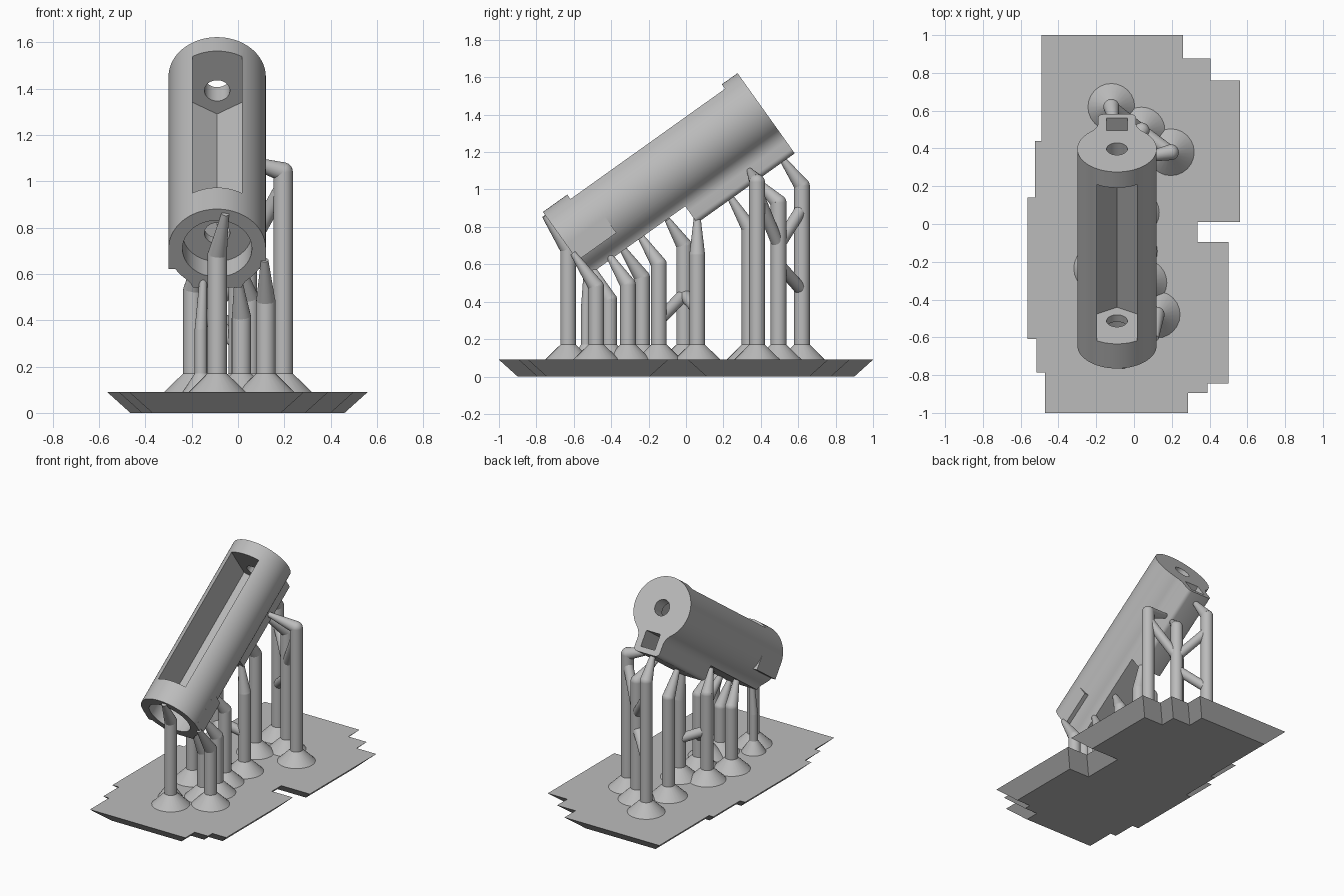
import bpy, bmesh, math
from mathutils import Matrix, Vector

cube = bpy.data.objects.get("Cube")
if cube:
    bpy.data.objects.remove(cube, do_unlink=True)

grey = bpy.data.materials.new("resin_grey")
grey.use_nodes = True
grey.diffuse_color = (0.5, 0.5, 0.5, 1)
grey.node_tree.nodes["Principled BSDF"].inputs["Base Color"].default_value = (0.5, 0.5, 0.5, 1)


def finish(name, bm, smooth=True):
    bmesh.ops.recalc_face_normals(bm, faces=bm.faces)
    mesh = bpy.data.meshes.new(name)
    bm.to_mesh(mesh)
    bm.free()
    mesh.materials.append(grey)
    ob = bpy.data.objects.new(name, mesh)
    bpy.context.collection.objects.link(ob)
    if smooth:
        shade(ob)
    return ob


def activate(ob):
    bpy.ops.object.select_all(action='DESELECT')
    ob.select_set(True)
    bpy.context.view_layer.objects.active = ob


def shade(ob):
    activate(ob)
    bpy.ops.object.shade_smooth_by_angle(angle=math.radians(30))


def prism(name, profile, y0, y1):
    """Extrude an (x, z) profile along y."""
    bm = bmesh.new()
    face = bm.faces.new([bm.verts.new((x, y0, z)) for x, z in profile])
    out = bmesh.ops.extrude_face_region(bm, geom=[face])
    verts = [v for v in out["geom"] if isinstance(v, bmesh.types.BMVert)]
    bmesh.ops.translate(bm, verts=verts, vec=(0, y1 - y0, 0))
    return finish(name, bm, False)


def arc(cx, cz, r, a0, a1, n):
    angles = [math.radians(a0 + (a1 - a0) * i / n) for i in range(n + 1)]
    return [(cx + r * math.cos(a), cz + r * math.sin(a)) for a in angles]


def circle(r):
    return arc(0, 0, r, 0, 360, 48)[:-1]


def rect(x0, x1, z0, z1):
    return [(x0, z0), (x1, z0), (x1, z1), (x0, z1)]


def combine(ob, other, operation):
    mod = ob.modifiers.new("bool", 'BOOLEAN')
    mod.operation, mod.object, mod.solver = operation, other, 'EXACT'
    activate(ob)
    bpy.ops.object.modifier_apply(modifier=mod.name)
    bpy.data.objects.remove(other, do_unlink=True)


# Tube with a filleted keel, built along y and tilted afterwards
R, KEEL, FILLET, LENGTH = 0.21, 0.1, 0.1, 1.278
fx = KEEL + FILLET
fz = -math.sqrt((R + FILLET) ** 2 - fx ** 2)
tangent = math.degrees(math.atan2(fz, fx))
half = arc(0, 0, R, 90, tangent, 32)
half += arc(fx, fz, FILLET, tangent + 180, 180, 8)
half += arc(KEEL - 0.03, -0.287, 0.03, 0, -90, 5)
profile = half + [(-x, z) for x, z in reversed(half[1:])]
tube = prism("tube_body", profile, 0, LENGTH)

# Keel trimmed flat along the front half
combine(tube, prism("keel_trim", rect(-0.4, 0.4, -0.5, -0.207), -0.1, 0.637), 'DIFFERENCE')
# Square shoulders either side of the front end
for side in (-1, 1):
    shoulder = rect(0.15, R, -0.109, 0)
    combine(tube, prism("shoulder", [(side * x, z) for x, z in shoulder], 0, 0.255), 'UNION')
# Cavity, end recess and holes
window = [(0, -0.124), (0.107, -0.062), (0.107, 0.3), (-0.107, 0.3), (-0.107, -0.062)]
cuts = [(window, 0.16, 1.175), (circle(0.15), -0.1, 0.115), (circle(0.055), 0.05, 0.25),
        (circle(0.055), 1.1, 1.4), (rect(-0.055, 0.055, -0.28, -0.17), 0.8, 1.4)]
for shape, y0, y1 in cuts:
    combine(tube, prism("cutter", shape, y0, y1), 'DIFFERENCE')
tube.data.transform(Matrix.Translation((-0.09, -0.643, 0.709)) @ Matrix.Rotation(math.radians(35.5), 4, 'X'))
shade(tube)

# Raft with sloped sides, narrower underneath
TOP, INSET = 0.09, 0.1
outline = [(-.49, 1), (.26, 1), (.26, .875), (.405, .875), (.405, .76), (.56, .76),
           (.56, .01), (.335, .01), (.335, -.095), (.5, -.095), (.5, -.845), (.39, -.845),
           (.39, -.895), (.285, -.895), (.285, -1), (-.47, -1), (-.47, -.785), (-.515, -.785),
           (-.515, -.61), (-.565, -.61), (-.565, .14), (-.525, .14), (-.525, .44), (-.49, .44)]
pts = [Vector(p) for p in outline]
bm = bmesh.new()
upper, lower = [], []
for i, p in enumerate(pts):
    a = (p - pts[i - 1]).normalized()
    b = (pts[(i + 1) % len(pts)] - p).normalized()
    q = p + INSET * Vector((a.y + b.y, -a.x - b.x))
    upper.append(bm.verts.new((p.x, p.y, TOP)))
    lower.append(bm.verts.new((q.x, q.y, 0)))
bm.faces.new(upper)
bm.faces.new(lower)
for i in range(len(pts)):
    bm.faces.new((upper[i - 1], upper[i], lower[i], lower[i - 1]))
finish("raft", bm, False)


def taper(bm, p, q, r0, r1):
    p, q = Vector(p), Vector(q)
    d = q - p
    m = Matrix.Translation((p + q) / 2) @ d.to_track_quat('Z', 'Y').to_matrix().to_4x4()
    bmesh.ops.create_cone(bm, cap_ends=True, segments=24, radius1=r0, radius2=r1, depth=d.length, matrix=m)


def ball(bm, p, r):
    bmesh.ops.create_uvsphere(bm, u_segments=24, v_segments=12, radius=r, matrix=Matrix.Translation(p))


# Support pillars: foot, shaft, rounded knuckle and pointed tip
def support(x, y, z, tip, r=0.042):
    bm = bmesh.new()
    taper(bm, (x, y, TOP), (x, y, 0.17), r * 2.95, r)
    taper(bm, (x, y, 0.16), (x, y, z), r, r)
    ball(bm, (x, y, z), r)
    taper(bm, (x, y, z), tip, r, 0.016)
    finish("support_pillar", bm)


supports = [
    (-.09, -.63, .68, (-.055, -.755, .86)),
    (.12, -.48, .48, (.115, -.605, .66)),
    (.015, -.41, .41, (.0, -.5, .58)),
    (.05, -.31, .49, (.0, -.42, .66)),
    (-.195, -.235, .53, (-.16, -.35, .70)),
    (.0, -.145, .6, (-.04, -.25, .76)),
    (-.16, -.01, .7, (-.13, -.1, .84)),
    (.01, .06, .65, (-.02, .06, .87)),
    (.195, .38, 1.04, (.0, .34, 1.1)),
    (-.1, .34, .79, (-.1, .23, .97)),
    (.04, .495, .93, (-.03, .36, 1.06)),
    (-.12, .62, 1.02, (-.1, .51, 1.17)),
]
for spec in supports:
    support(*spec)
support(-.16, -.535, .36, (-.15, -.53, .58), 0.027)

# Cross braces between pillars
braces = [
    ((-.12, .62, .9), (.04, .495, .7)),
    ((.195, .38, .98), (.04, .495, .7)),
    ((.04, .495, .6), (-.12, .62, .46)),
    ((-.16, -.01, .44), (.0, -.145, .3)),
    ((-.16, -.01, .44), (.01, .06, .36)),
]
for p, q in braces:
    bm = bmesh.new()
    taper(bm, p, q, 0.033, 0.033)
    ball(bm, p, 0.033)
    ball(bm, q, 0.033)
    finish("support_brace", bm)
